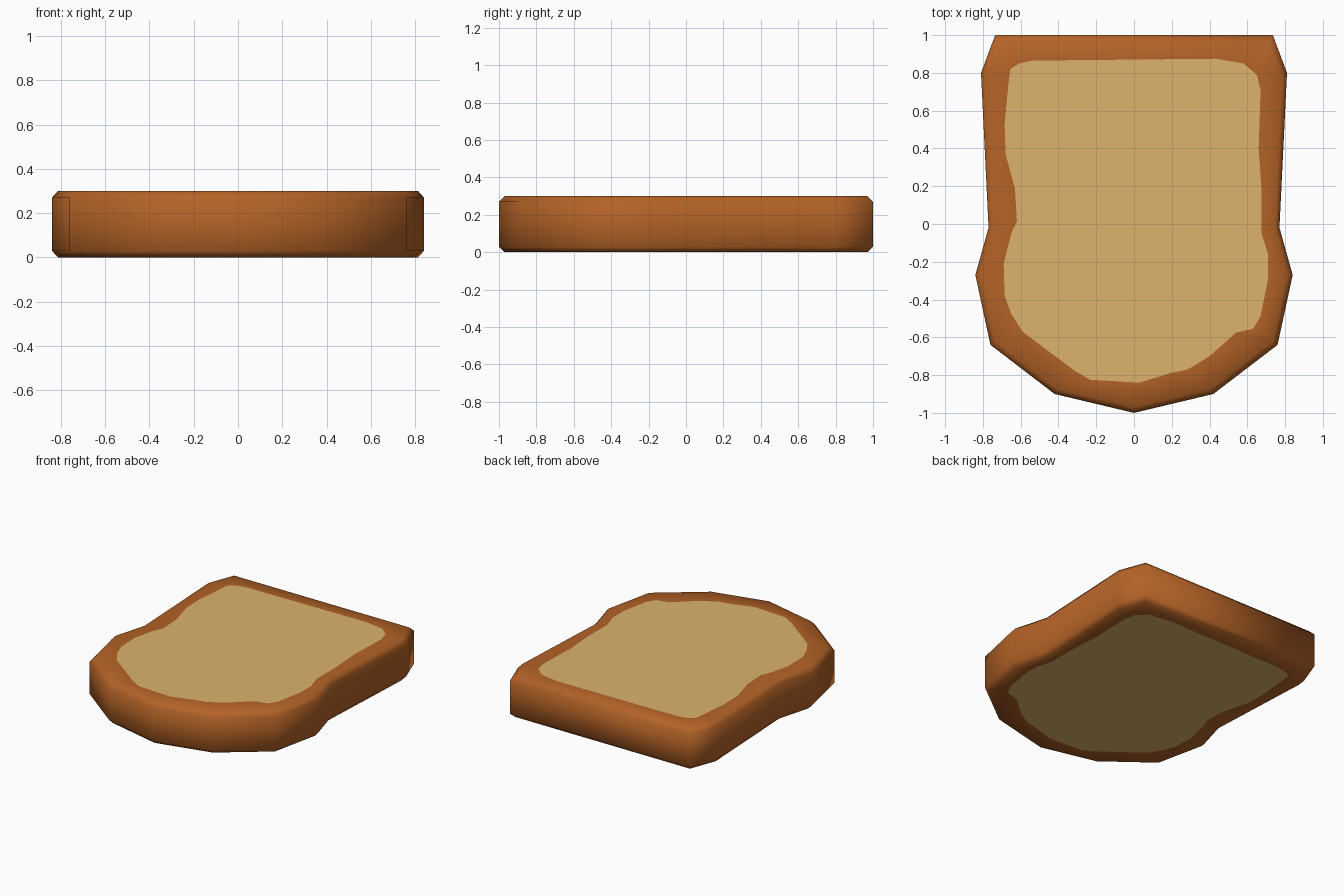
import bpy, bmesh

if "Cube" in bpy.data.objects:
    bpy.data.objects.remove(bpy.data.objects["Cube"])

THICK, BEVEL = 0.30, 0.03


def material(name, rgb):
    m = bpy.data.materials.new(name)
    m.diffuse_color = (*rgb, 1)
    m.use_nodes = True
    m.node_tree.nodes["Principled BSDF"].inputs["Base Color"].default_value = m.diffuse_color
    return m


# Right half of the crust outline, bottom tip to top corner, then mirrored
half = [(0, -1), (0.42, -0.90), (0.76, -0.64), (0.84, -0.27),
        (0.77, -0.02), (0.81, 0.80), (0.735, 1.0)]
outline = half + [(-x, y) for x, y in reversed(half[1:])]

# Uneven border of the soft middle
crumb = [(-0.54, 0.865), (0.43, 0.875), (0.58, 0.85), (0.65, 0.79), (0.67, 0.71),
         (0.66, 0.40), (0.675, 0.185), (0.675, -0.05), (0.71, -0.16), (0.71, -0.29),
         (0.67, -0.49), (0.63, -0.555), (0.54, -0.575), (0.40, -0.70), (0.285, -0.77),
         (0.19, -0.79), (0.03, -0.84), (-0.23, -0.825), (-0.31, -0.78), (-0.59, -0.57),
         (-0.65, -0.475), (-0.685, -0.38), (-0.69, -0.21), (-0.65, -0.05),
         (-0.62, 0.015), (-0.63, 0.185), (-0.68, 0.37), (-0.685, 0.53),
         (-0.665, 0.74), (-0.655, 0.82), (-0.61, 0.85)]

bm = bmesh.new()


def ring(points, z, scale=(1, 1)):
    return [bm.verts.new((x * scale[0], y * scale[1], z)) for x, y in points]


def loop_edges(vs):
    return [bm.edges.get((a, b)) or bm.edges.new((a, b))
            for a, b in zip(vs, vs[1:] + vs[:1])]


# Crust wall with chamfered rims
inset = (1 - BEVEL * 0.9 / 0.84, 1 - BEVEL)
rings = [ring(outline, 0, inset), ring(outline, BEVEL),
         ring(outline, THICK - BEVEL), ring(outline, THICK, inset)]
for lo, hi in zip(rings, rings[1:]):
    for i in range(len(lo)):
        j = (i + 1) % len(lo)
        bm.faces.new((lo[i], lo[j], hi[j], hi[i]))

# Crumb panels on both sides, each surrounded by a crust border
for rim, z in ((rings[0], 0), (rings[3], THICK)):
    inner = ring(crumb, z)
    bmesh.ops.triangle_fill(bm, edges=loop_edges(rim) + loop_edges(inner),
                            use_beauty=True)
    inside = set(inner)
    for f in list(bm.faces):
        if all(v in inside for v in f.verts):
            bm.faces.remove(f)
    bm.faces.new(inner).material_index = 1

bmesh.ops.recalc_face_normals(bm, faces=bm.faces)
for f in bm.faces:
    f.smooth = True

mesh = bpy.data.meshes.new("bread_slice")
bm.to_mesh(mesh)
bm.free()
mesh.materials.append(material("crust brown", (0.46, 0.125, 0.02)))
mesh.materials.append(material("crumb tan", (0.72, 0.45, 0.155)))
bpy.context.collection.objects.link(bpy.data.objects.new("bread_slice", mesh))
